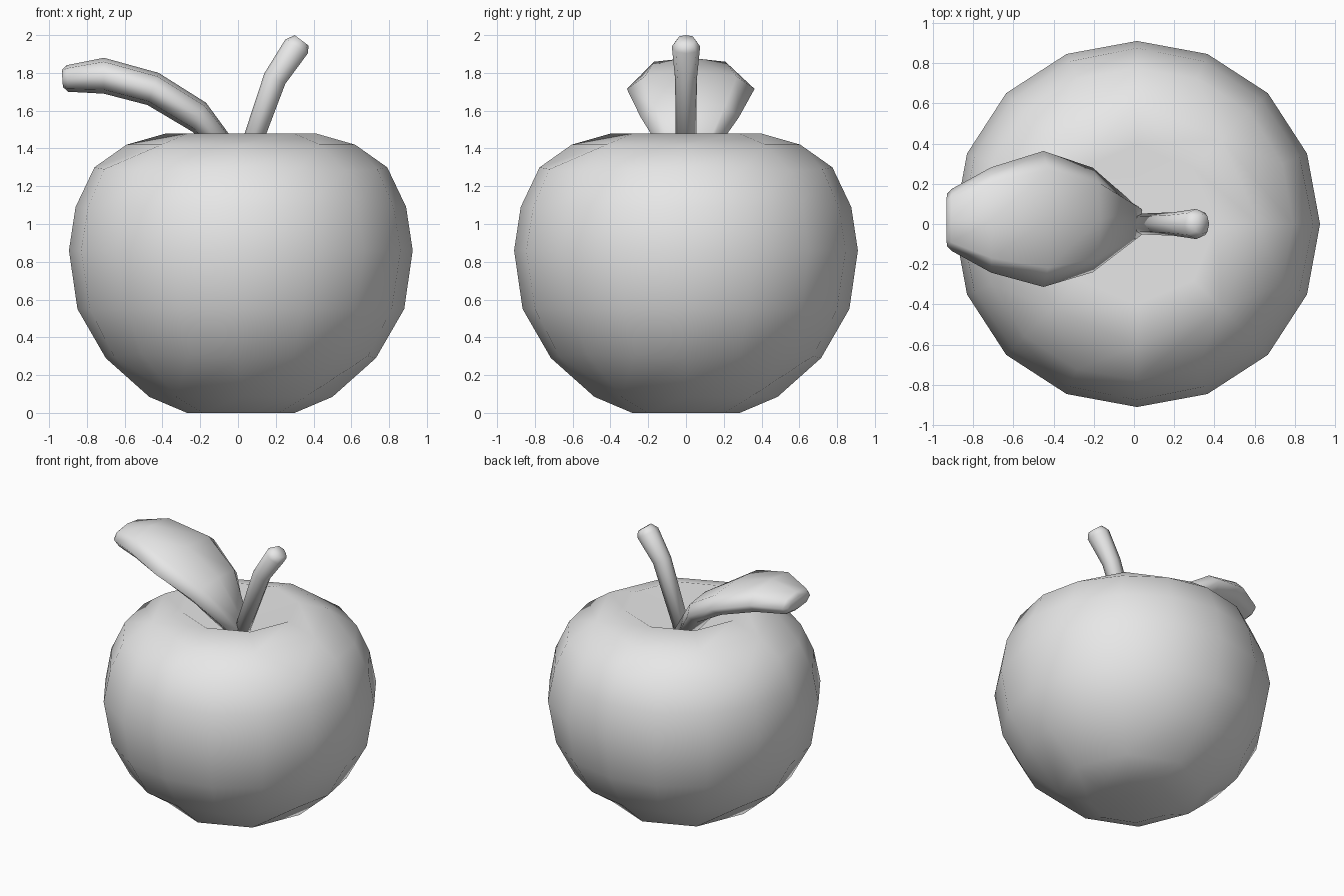
import bpy
import bmesh
from math import cos, sin, pi
from mathutils import Vector

if "Cube" in bpy.data.objects:
    bpy.data.objects.remove(bpy.data.objects["Cube"], do_unlink=True)

grey = bpy.data.materials.new("plain_grey")
grey.use_nodes = True
colour = (0.8, 0.8, 0.8, 1)
grey.diffuse_color = colour
grey.node_tree.nodes["Principled BSDF"].inputs["Base Color"].default_value = colour


def loft(name, rings, smooth_angle=pi):
    """Skin a list of equal-length point rings and close both ends."""
    bm = bmesh.new()
    loops = [[bm.verts.new(p) for p in ring] for ring in rings]
    n = len(loops[0])
    for a, b in zip(loops, loops[1:]):
        for i in range(n):
            j = (i + 1) % n
            bm.faces.new((a[i], a[j], b[j], b[i]))
    for loop in (loops[0], loops[-1]):
        bm.faces.new(loop)
    bmesh.ops.remove_doubles(bm, verts=bm.verts, dist=0.0005)
    bmesh.ops.recalc_face_normals(bm, faces=bm.faces)
    mesh = bpy.data.meshes.new(name)
    bm.to_mesh(mesh)
    bm.free()
    mesh.materials.append(grey)
    obj = bpy.data.objects.new(name, mesh)
    bpy.context.collection.objects.link(obj)
    bpy.ops.object.select_all(action='DESELECT')
    obj.select_set(True)
    bpy.context.view_layer.objects.active = obj
    bpy.ops.object.shade_smooth_by_angle(angle=smooth_angle)
    return obj


# Fruit body: rounded-cube layout, sixteen sides round the middle, eight at the poles
def body_ring(r, z, sides, diag_r=0, diag_z=0):
    ring = []
    for k in range(16):
        if sides == 8 and k % 2:
            k = k + 1 if k % 4 == 1 else k - 1   # collapse onto the diagonal point
        d = (1 - cos(k * pi / 2)) / 2            # 0 on the axes, 1 on the diagonals
        a = k * pi / 8
        rad = r + diag_r * d
        ring.append((0.015 + rad * cos(a), rad * sin(a), z + diag_z * d))
    return ring


loft("fruit_body", [
    body_ring(0, 0.05, 8),
    body_ring(0.285, 0, 8),
    body_ring(0.485, 0.085, 8),
    body_ring(0.715, 0.29, 16, 0.025, 0.02),
    body_ring(0.865, 0.55, 16),
    body_ring(0.91, 0.86, 16, 0.01),
    body_ring(0.875, 1.09, 16),
    body_ring(0.775, 1.30, 16, 0.015, -0.02),
    body_ring(0.605, 1.42, 8, -0.01),
    body_ring(0.395, 1.48, 8),
    body_ring(0, 1.27, 8),
])


# Eight-point section: half width along y, half thickness along the given up direction
def section(x, z, width, thick, up, y=0, corner=0.72):
    up = Vector((up[0], 0, up[1])).normalized() * thick
    side = Vector((0, width, 0))
    c, d = corner, 0.78
    shape = [(1, 0), (c, d), (0, 1), (-c, d), (-1, 0), (-c, -d), (0, -1), (c, -d)]
    return [Vector((x, y, z)) + side * u + up * v for u, v in shape]


# Leaf
loft("leaf", [
    section(0.0, 1.31, 0.09, 0.06, (0.8, 0.6), 0.01),
    section(-0.205, 1.565, 0.26, 0.085, (0.42, 0.9), 0.02),
    section(-0.45, 1.715, 0.338, 0.09, (0.33, 0.94), 0.025),
    section(-0.71, 1.785, 0.262, 0.095, (0, 1), 0.02),
    section(-0.905, 1.77, 0.155, 0.07, (-0.07, 1), 0.02),
    section(-0.93, 1.77, 0.13, 0.045, (-0.07, 1), 0.02),
])

# Stem
loft("stem", [
    section(0.025, 1.29, 0.052, 0.05, (-0.92, 0.39)),
    section(0.195, 1.77, 0.058, 0.062, (-0.9, 0.45)),
    section(0.31, 1.94, 0.075, 0.07, (-0.85, 0.53)),
    section(0.337, 1.972, 0.05, 0.046, (-0.8, 0.6)),
])
